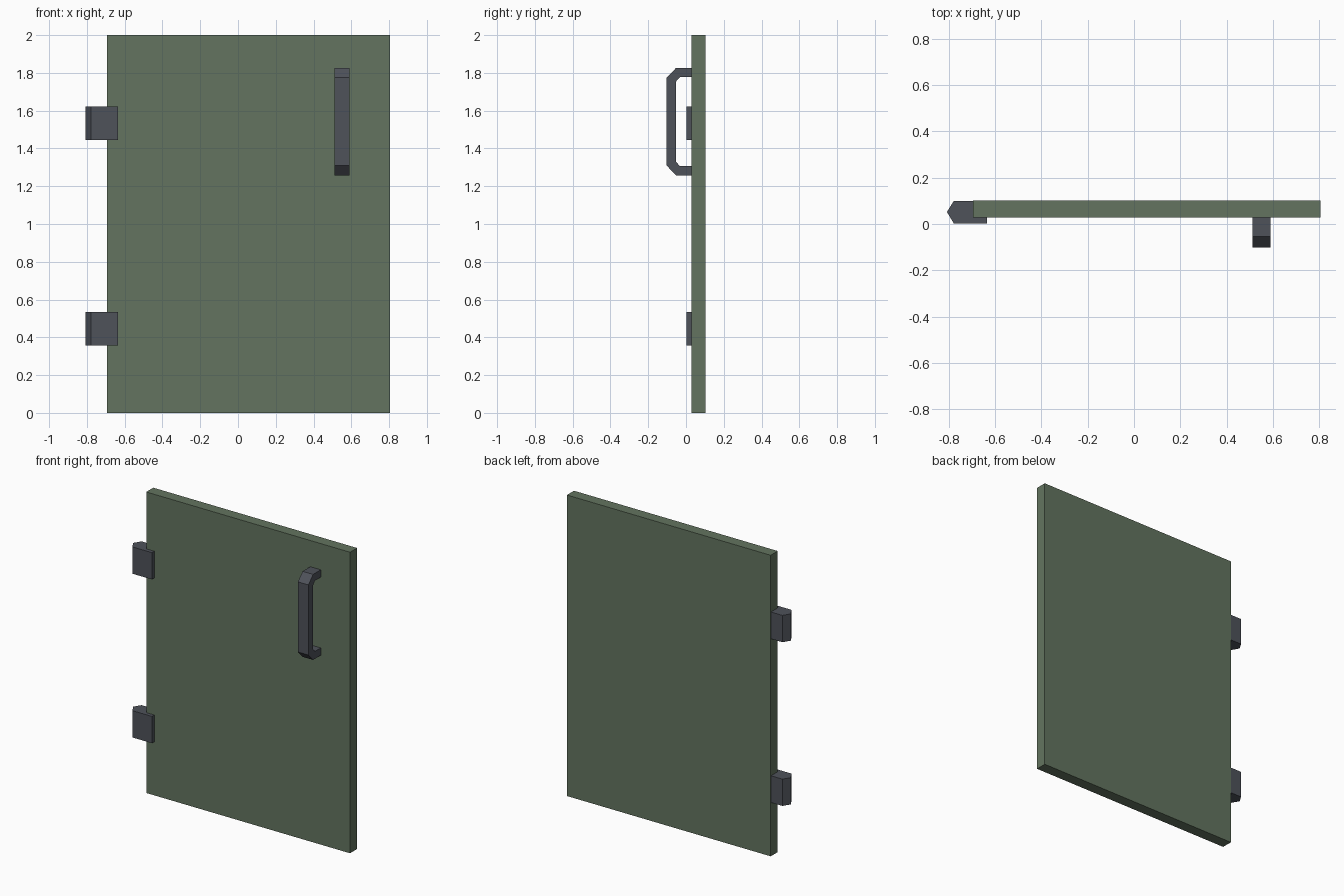
import bpy, bmesh
from mathutils import Vector

if "Cube" in bpy.data.objects:
    bpy.data.objects.remove(bpy.data.objects["Cube"])


def material(name, rgb):
    m = bpy.data.materials.new(name)
    m.diffuse_color = (*rgb, 1.0)
    m.use_nodes = True
    m.node_tree.nodes["Principled BSDF"].inputs["Base Color"].default_value = m.diffuse_color
    return m


GREEN = material("dull green paint", (0.125, 0.175, 0.115))
METAL = material("dark grey metal", (0.077, 0.084, 0.102))


def extrude(name, profile, offset, mat):
    """Closed prism: a planar 3D outline swept along an offset vector."""
    bm = bmesh.new()
    face = bm.faces.new([bm.verts.new(p) for p in profile])
    swept = bmesh.ops.extrude_face_region(bm, geom=[face], use_keep_orig=True)
    verts = [g for g in swept["geom"] if isinstance(g, bmesh.types.BMVert)]
    bmesh.ops.translate(bm, verts=verts, vec=Vector(offset))
    bmesh.ops.recalc_face_normals(bm, faces=bm.faces)
    mesh = bpy.data.meshes.new(name)
    bm.to_mesh(mesh)
    bm.free()
    mesh.materials.append(mat)
    obj = bpy.data.objects.new(name, mesh)
    bpy.context.collection.objects.link(obj)
    return obj


# Door slab
L, R, F, B = -0.694, 0.804, 0.028, 0.102
extrude("door_panel", [(L, F, 0), (R, F, 0), (R, B, 0), (L, B, 0)], (0, 0, 2), GREEN)

# Hinges: pointed knuckle beside the door edge, with a plate lapping its front
hinge = [(-0.635, 0.003), (-0.778, 0.003), (-0.807, 0.052), (-0.778, 0.099),
         (-0.69, 0.099), (-0.69, 0.032), (-0.635, 0.032)]
for name, z in (("lower_hinge", 0.356), ("upper_hinge", 1.444)):
    extrude(name, [(x, y, z) for x, y in hinge], (0, 0, 0.178), METAL)

# Handle: chamfered C profile, upper half mirrored about its middle height
mid = 1.542
half = [(0.03, 0.284), (-0.053, 0.284), (-0.102, 0.233)]
inner = [(-0.053, 0.212), (-0.033, 0.235), (0.03, 0.235)]
outline = (half + [(y, -z) for y, z in reversed(half)]
           + [(y, -z) for y, z in reversed(inner)] + inner)
extrude("door_handle", [(0.512, y, mid + z) for y, z in outline], (0.077, 0, 0), METAL)
